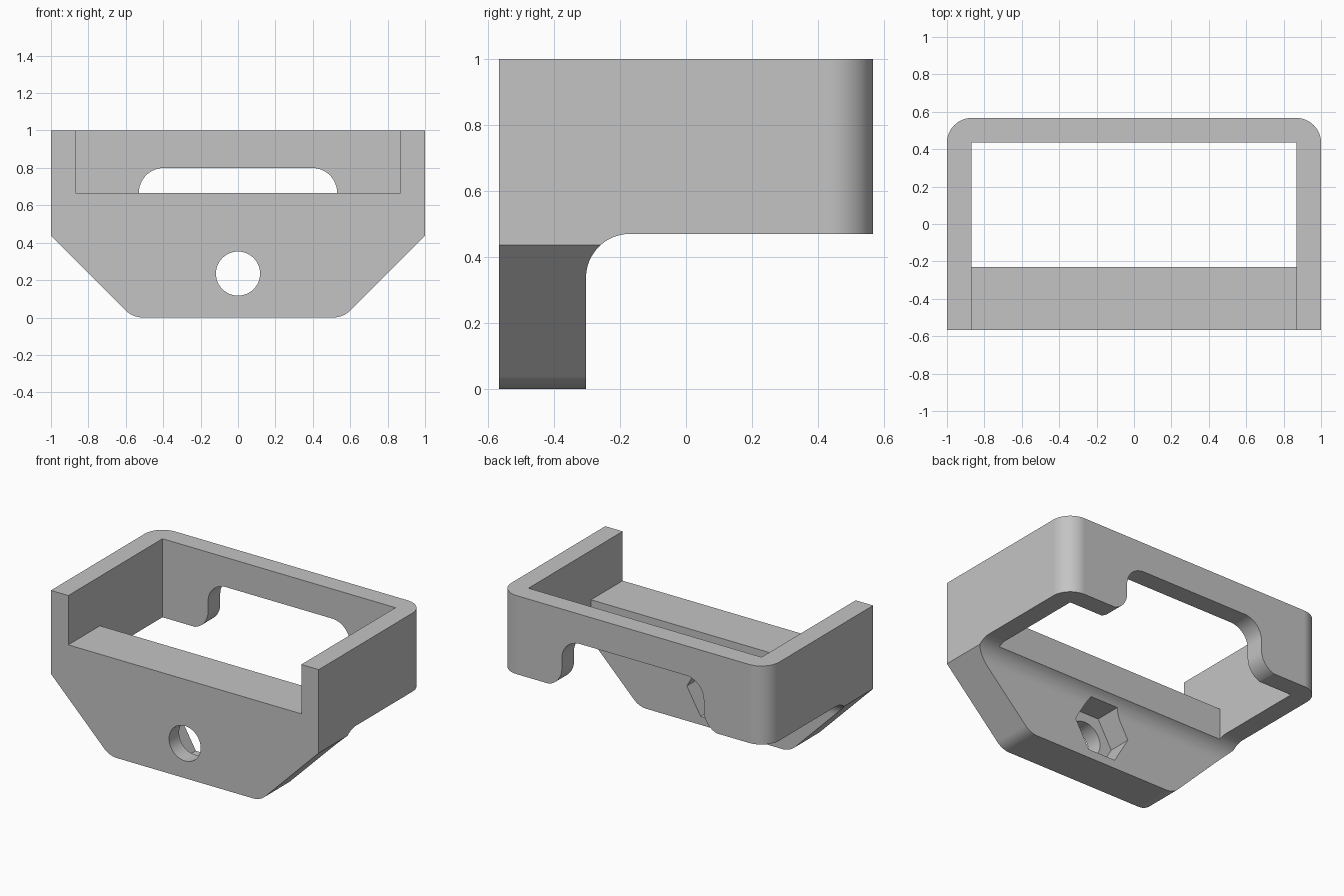
import bpy
import bmesh
import math
from mathutils import Vector

if "Cube" in bpy.data.objects:
    bpy.data.objects.remove(bpy.data.objects["Cube"], do_unlink=True)

R = 0.133          # shared fillet radius
WALL_X = 0.87      # inner half width
BACK = 0.567       # half depth
UNDER = 0.47       # underside of the frame
BOLT_Z = 0.235     # bolt hole height

grey = bpy.data.materials.new("plain grey")
grey.use_nodes = True
COLOUR = (0.55, 0.55, 0.55, 1)
grey.diffuse_color = COLOUR
grey.node_tree.nodes["Principled BSDF"].inputs["Base Color"].default_value = COLOUR


def rounded(corners, steps=12):
    """Polygon from (u, v) or (u, v, radius) corners, with arcs at the radii."""
    out = []
    for i, c in enumerate(corners):
        p = Vector(c[:2])
        if len(c) == 2:
            out.append(p)
            continue
        a = (Vector(corners[i - 1][:2]) - p).normalized()
        b = (Vector(corners[(i + 1) % len(corners)][:2]) - p).normalized()
        half = a.angle(b) / 2
        centre = p + (a + b).normalized() * c[2] / math.sin(half)
        reach = c[2] / math.tan(half)
        start, end = p + a * reach - centre, p + b * reach - centre
        w = math.pi - 2 * half
        for k in range(steps + 1):
            f = k / steps
            out.append(centre + (start * math.sin((1 - f) * w) + end * math.sin(f * w)) / math.sin(w))
    return out


def ring(radius, sides):
    return [Vector((radius * math.cos(math.tau * k / sides),
                    BOLT_Z + radius * math.sin(math.tau * k / sides))) for k in range(sides)]


def prism(name, profile, axis, lo, hi):
    """Extrude a flat profile along one axis from lo to hi."""
    place = {"x": lambda p, w: (w, p.x, p.y),
             "y": lambda p, w: (p.x, w, p.y),
             "z": lambda p, w: (p.x, p.y, w)}[axis]
    bm = bmesh.new()
    ends = [[bm.verts.new(place(p, w)) for p in profile] for w in (lo, hi)]
    for end in ends:
        bm.faces.new(end)
    n = len(profile)
    for i in range(n):
        j = (i + 1) % n
        bm.faces.new((ends[0][i], ends[0][j], ends[1][j], ends[1][i]))
    bmesh.ops.recalc_face_normals(bm, faces=bm.faces)
    mesh = bpy.data.meshes.new(name)
    bm.to_mesh(mesh)
    bm.free()
    mesh.materials.append(grey)
    obj = bpy.data.objects.new(name, mesh)
    bpy.context.collection.objects.link(obj)
    return obj


def combine(body, tool, operation):
    """Apply one boolean and drop the tool."""
    tool.hide_render = True
    mod = body.modifiers.new(tool.name, "BOOLEAN")
    mod.operation, mod.solver, mod.object = operation, "EXACT", tool
    bpy.context.view_layer.objects.active = body
    bpy.ops.object.modifier_apply(modifier=mod.name)
    bpy.data.objects.remove(tool, do_unlink=True)


# Side profile: tall mounting plate with the frame reaching back
bracket = prism("mounting_bracket", rounded([
    (-0.7, -0.2), (-0.303, -0.2), (-0.303, UNDER, R),
    (0.7, UNDER), (0.7, 1), (-0.7, 1)]), "x", -1.2, 1.2)

# Front outline with chamfered lower corners
combine(bracket, prism("front_outline", rounded([
    (-0.563, 0, R), (0.563, 0, R), (1.2, 0.637),
    (1.2, 1.2), (-1.2, 1.2), (-1.2, 0.637)]), "y", -1, 1), "INTERSECT")

# Plan outline with rounded back corners
combine(bracket, prism("plan_outline", rounded([
    (-1, -BACK), (1, -BACK), (1, BACK, R), (-1, BACK, R)]), "z", -0.5, 1.5), "INTERSECT")

# Through opening, and the open front above the shelf
combine(bracket, prism("frame_opening", rounded([
    (-1, 0.667), (-0.23, 0.667), (-0.23, -1),
    (0.437, -1), (0.437, 2), (-1, 2)]), "x", -WALL_X, WALL_X), "DIFFERENCE")

# Notch in the back wall, flared at the bottom
combine(bracket, prism("back_notch", rounded([
    (-0.53, 0.8, R), (0.53, 0.8, R), (0.53, UNDER, R), (0.8, 0.46), (0.8, 0.3),
    (-0.8, 0.3), (-0.8, 0.46), (-0.53, UNDER, R)]), "y", 0.35, 0.7), "DIFFERENCE")

# Bolt hole and hexagonal nut pocket
combine(bracket, prism("bolt_hole", ring(0.118, 48), "y", -1, 0), "DIFFERENCE")
combine(bracket, prism("nut_pocket", ring(0.206, 6), "y", -0.46, 0), "DIFFERENCE")

# Smooth fillets, sharp edges
bpy.ops.object.select_all(action="DESELECT")
bracket.select_set(True)
bpy.context.view_layer.objects.active = bracket
bpy.ops.object.shade_smooth_by_angle(angle=math.radians(25))
weighted = bracket.modifiers.new("even_shading", "WEIGHTED_NORMAL")
weighted.keep_sharp = True
